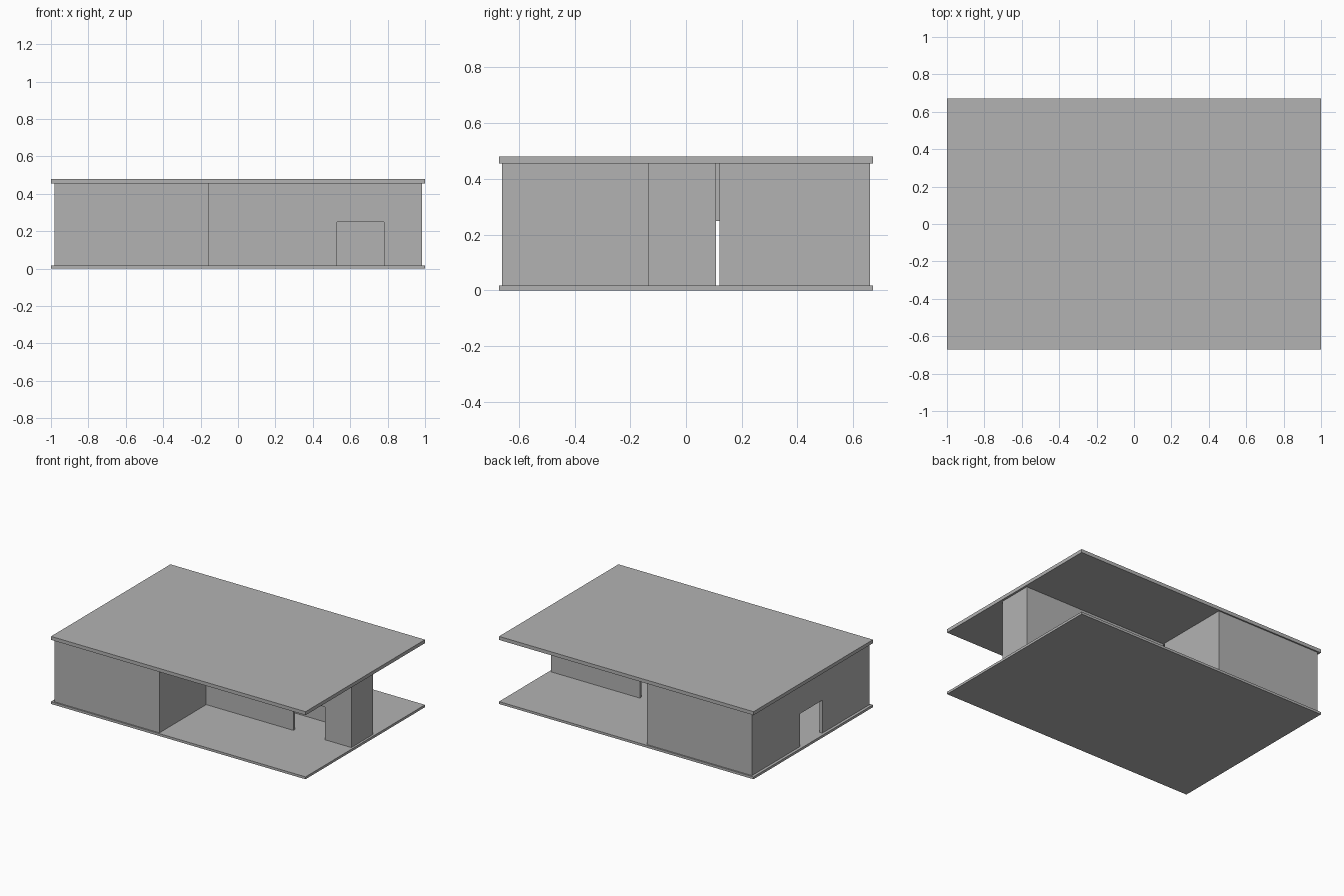
import bpy

if "Cube" in bpy.data.objects:
    bpy.data.objects.remove(bpy.data.objects["Cube"])

grey = bpy.data.materials.new("plain_grey")
grey.diffuse_color = (0.45, 0.45, 0.45, 1)
grey.use_nodes = True
grey.node_tree.nodes["Principled BSDF"].inputs["Base Color"].default_value = grey.diffuse_color

FLOOR, DOOR, CEIL, TOP = 0.017, 0.25, 0.455, 0.48


def box(name, x0, x1, y0, y1, z0=FLOOR, z1=CEIL):
    xs, ys, zs = (x0, x1), (y0, y1), (z0, z1)
    verts = [(x, y, z) for z in zs for y in ys for x in xs]
    faces = [(0, 2, 3, 1), (4, 5, 7, 6), (0, 1, 5, 4),
             (2, 6, 7, 3), (0, 4, 6, 2), (1, 3, 7, 5)]
    mesh = bpy.data.meshes.new(name)
    mesh.from_pydata(verts, [], faces)
    mesh.materials.append(grey)
    ob = bpy.data.objects.new(name, mesh)
    bpy.context.collection.objects.link(ob)
    return ob


def door_wall(name, lo, hi, d0, d1, t0, t1, along_x=True):
    """Wall with one doorway: two piers and a lintel over the opening."""
    for part, a, b, z in (("pier_a", lo, d0, FLOOR), ("pier_b", d1, hi, FLOOR),
                          ("lintel", d0, d1, DOOR)):
        rect = (a, b, t0, t1) if along_x else (t0, t1, a, b)
        box(name + "_" + part, *rect, z)


# Slabs
box("floor_slab", -1, 1, -0.67, 0.67, 0, FLOOR)
box("roof_slab", -1, 1, -0.67, 0.67, CEIL, TOP)

# Outer walls of the enclosed end
box("front_wall", -0.98, -0.175, -0.66, -0.64)
box("back_wall", -0.98, -0.175, 0.64, 0.66)
door_wall("left_wall", -0.64, 0.64, -0.13, 0.12, -0.98, -0.96, along_x=False)

# Cross walls either side of the hallway
box("front_cross_wall", -0.175, -0.155, -0.66, -0.115)
box("back_cross_wall", -0.175, -0.155, 0.12, 0.66)

# Hallway walls with doorways, closed at the right end
door_wall("hall_front_wall", -0.155, 0.985, 0.53, 0.78, -0.135, -0.115)
door_wall("hall_back_wall", -0.155, 0.965, 0.04, 0.288, 0.087, 0.107)
box("hall_end_wall", 0.965, 0.985, -0.115, 0.107)
